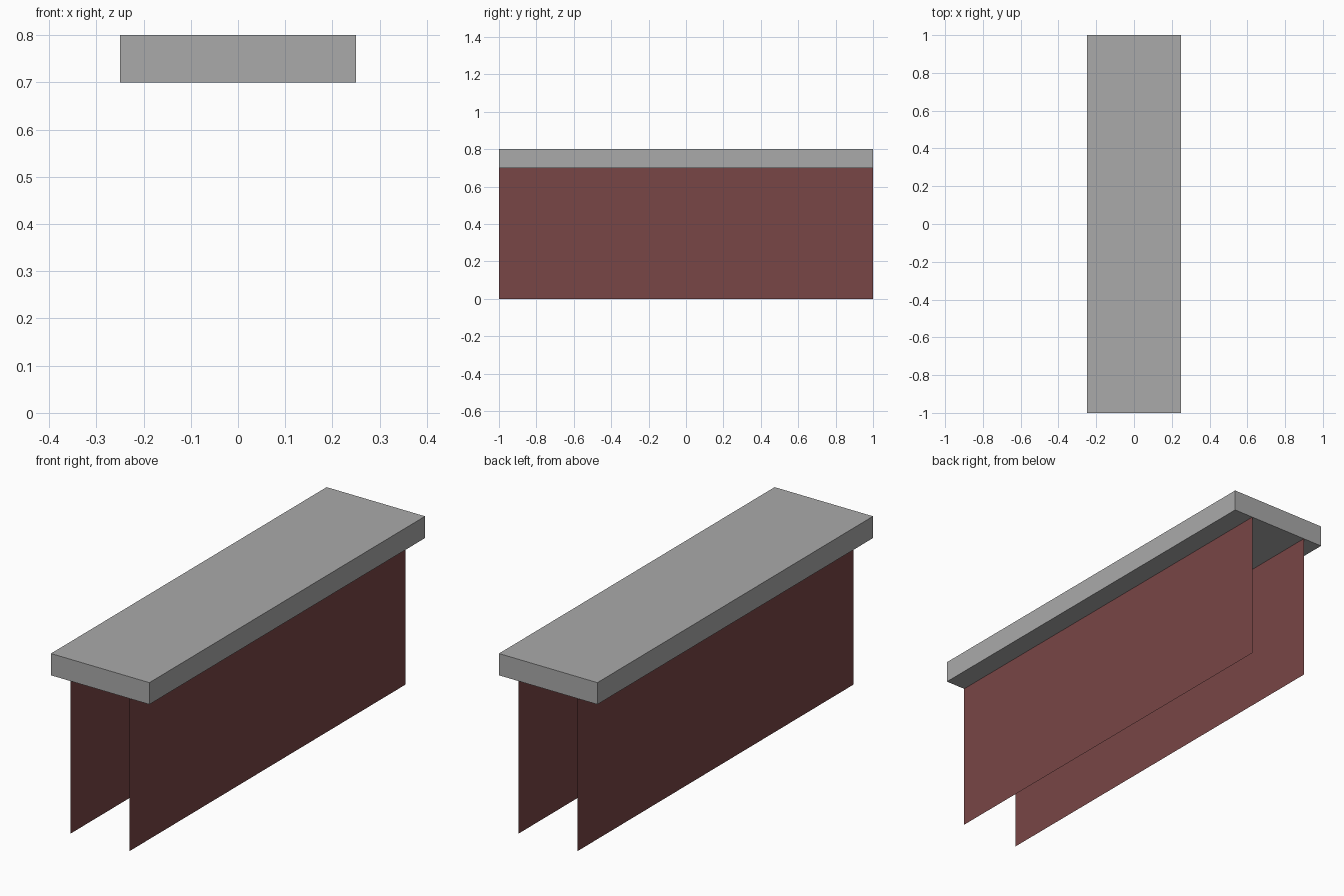
import bpy
import bmesh

if "Cube" in bpy.data.objects:
    bpy.data.objects.remove(bpy.data.objects["Cube"])


def make_material(name, rgb):
    mat = bpy.data.materials.new(name)
    mat.diffuse_color = (*rgb, 1.0)
    mat.use_nodes = True
    mat.node_tree.nodes["Principled BSDF"].inputs["Base Color"].default_value = mat.diffuse_color
    return mat


def add_object(name, bm, mat):
    mesh = bpy.data.meshes.new(name)
    bm.to_mesh(mesh)
    bm.free()
    mesh.materials.append(mat)
    obj = bpy.data.objects.new(name, mesh)
    bpy.context.collection.objects.link(obj)
    return obj


grey = make_material("stone grey", (0.40, 0.40, 0.40))
maroon = make_material("dull maroon", (0.19, 0.061, 0.061))

LENGTH, WIDTH = 2.0, 0.5
PANEL_TOP, SLAB_TOP = 0.7, 0.8
PANEL_X = 0.15

# Top slab
bm = bmesh.new()
bmesh.ops.create_cube(bm, size=1.0)
bmesh.ops.scale(bm, vec=(WIDTH, LENGTH, SLAB_TOP - PANEL_TOP), verts=bm.verts)
bmesh.ops.translate(bm, vec=(0, 0, (SLAB_TOP + PANEL_TOP) / 2), verts=bm.verts)
add_object("top_slab", bm, grey)

# Two paper-thin side panels, facing outward
for name, side in (("left_panel", -1), ("right_panel", 1)):
    bm = bmesh.new()
    x, y = side * PANEL_X, side * LENGTH / 2
    corners = [(x, -y, 0), (x, y, 0), (x, y, PANEL_TOP), (x, -y, PANEL_TOP)]
    bm.faces.new([bm.verts.new(c) for c in corners])
    add_object(name, bm, maroon)
